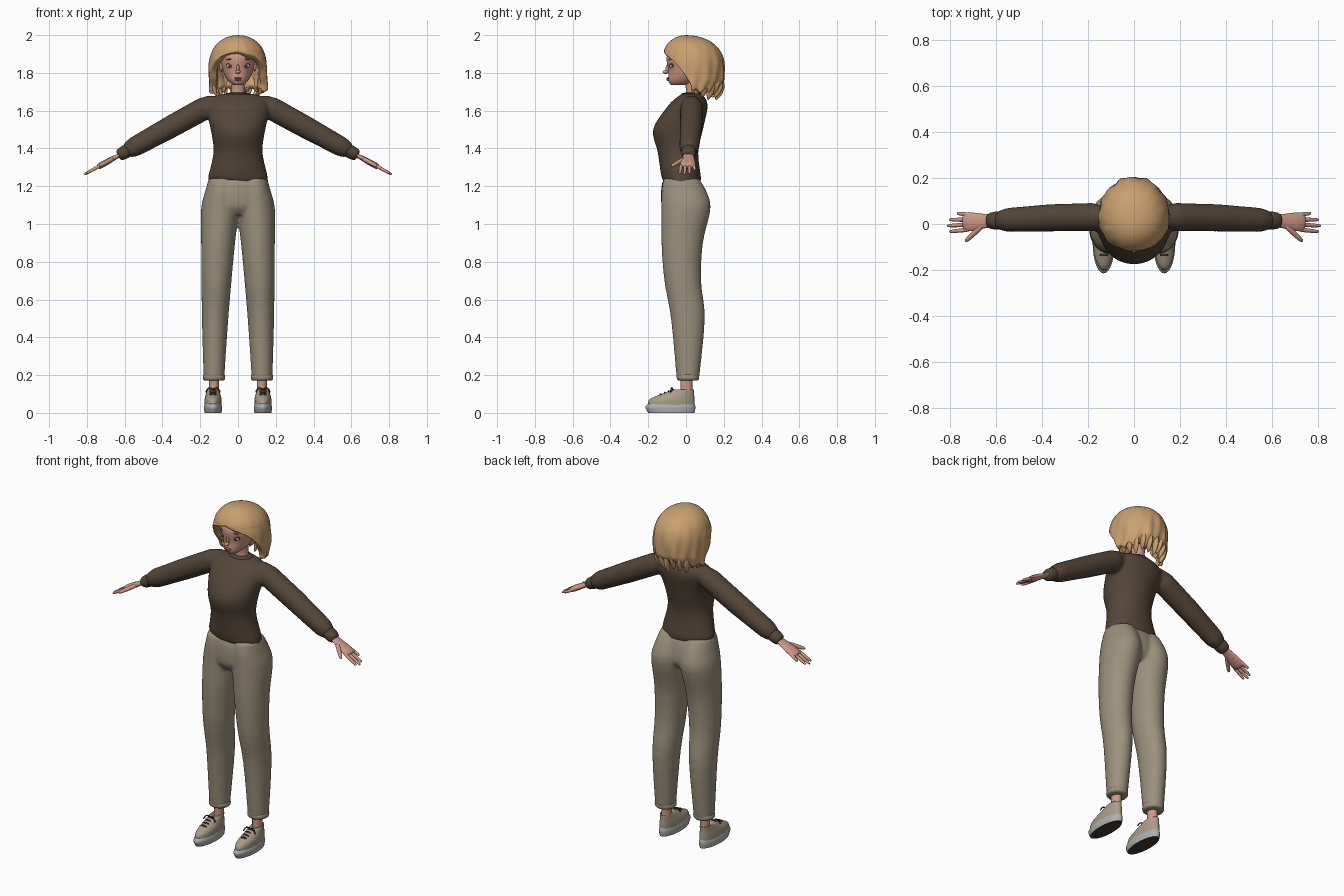
import bpy, bmesh, math
from mathutils import Vector

cube = bpy.data.objects.get("Cube")
if cube:
    bpy.data.objects.remove(cube, do_unlink=True)


def material(name, *rgb):
    m = bpy.data.materials.new(name)
    m.use_nodes = True
    m.diffuse_color = (*rgb, 1)
    m.node_tree.nodes["Principled BSDF"].inputs["Base Color"].default_value = (*rgb, 1)
    return m


HAIR = material("honey blonde", .58, .35, .16)
KNIT = material("dark brown knit", .09, .06, .04)
CLOTH = material("khaki cloth", .33, .28, .2)
SKIN = material("skin", .62, .32, .24)
SHOE = material("beige canvas", .4, .33, .24)
SOLE = material("grey rubber", .42, .43, .43)
DARK = material("dark brown", .05, .04, .03)
LIPS = material("rose lips", .45, .13, .13)
WHITE = material("eye white", .65, .6, .56)
BROW = material("brow brown", .22, .12, .06)
SIDES = {"left": 1, "right": -1}


def spline(points, steps):
    """Resample rows of numbers along a smooth curve through them."""
    rows = [Vector(p) for p in points]
    out = []
    for i in range(len(rows) - 1):
        before, a, b = rows[max(i - 1, 0)], rows[i], rows[i + 1]
        after = rows[min(i + 2, len(rows) - 1)]
        for k in range(steps):
            t = k / steps
            start, end = (b - before) / 2, (after - a) / 2
            ease = t * t * (3 - 2 * t)
            out.append(a.lerp(b, ease) + start * t * (1 - t) ** 2 - end * t * t * (1 - t))
    return out + [rows[-1]]


def bridge(bm, rings):
    """Skin consecutive closed rings of points and cap both ends."""
    loops = [[bm.verts.new(p) for p in ring] for ring in rings]
    n = len(loops[0])
    for a, b in zip(loops, loops[1:]):
        for i in range(n):
            j = (i + 1) % n
            bm.faces.new((a[i], a[j], b[j], b[i]))
    bm.faces.new(loops[0])
    bm.faces.new(loops[-1])


def angles(n):
    return [math.tau * i / n for i in range(n)]


def loft(bm, rings, x=0, bend=0, side=1, steps=4):
    """Upright form; each ring is height, half width, front y, back y."""
    out = []
    for z, width, front, back in spline(rings, steps):
        middle, depth, cx = (front + back) / 2, (back - front) / 2, x - bend * z * z
        out.append([(side * (cx + width * math.cos(a)), middle + depth * math.sin(a), z)
                    for a in angles(28)])
    bridge(bm, out)


def tube(bm, path, side=1, flat=1, n=12):
    """Limb along a path; each point is a position and a radius."""
    pts = [Vector((side * x, y, z)) for (x, y, z), r in path]
    out = []
    for i, p in enumerate(pts):
        t = (pts[min(i + 1, len(pts) - 1)] - pts[max(i - 1, 0)]).normalized()
        v = t.cross(Vector((0, 1, 0))).normalized()
        u = v.cross(t)
        r = path[i][1]
        out.append([p + r * (u * math.cos(a) + v * flat * math.sin(a)) for a in angles(n)])
    bridge(bm, out)


def on_arm(x, across=0):
    """Point on the straight, sloping axis of the arm."""
    return x, .03 - .05 * max(0, x - .3) + across, 1.71 - .55 * x


def arm(bm, profile, side, flat=1):
    tube(bm, [(on_arm(x), r) for x, r in profile], side, flat, 20)


def finger(bm, start, end, radius, side):
    path = []
    for along, thin in ((0, 1), (.5, .95), (.9, .8), (1, .4)):
        x, across = Vector(start).lerp(Vector(end), along)
        path.append((on_arm(x, across), radius * thin))
    tube(bm, path, side)


def finish(name, bm, mat, blend=False, subsurf=False, angle=180):
    bmesh.ops.recalc_face_normals(bm, faces=bm.faces[:])
    me = bpy.data.meshes.new(name)
    for f in bm.faces:
        f.smooth = True
    bm.to_mesh(me)
    bm.free()
    me.set_sharp_from_angle(angle=math.radians(angle))
    ob = bpy.data.objects.new(name, me)
    bpy.context.collection.objects.link(ob)
    me.materials.append(mat)
    if blend:
        m = ob.modifiers.new("blend", 'REMESH')
        m.mode, m.voxel_size, m.use_smooth_shade = 'VOXEL', .009, True
        ob.modifiers.new("relax", 'SMOOTH').iterations = 8
    if subsurf:
        ob.modifiers.new("round", 'SUBSURF').levels = 1
    return ob


def ball(name, loc, scale, mat, tilt=0):
    bpy.ops.mesh.primitive_uv_sphere_add(segments=20, ring_count=12, location=loc, rotation=(0, tilt, 0))
    ob = bpy.context.object
    ob.name, ob.scale = name, scale
    ob.data.materials.append(mat)
    ob.data.shade_smooth()


# Sweater: torso with a slanted hem, sleeves blended in
bm = bmesh.new()
loft(bm, [(1.21, .15, -.12, .07), (1.24, .16, -.13, .08), (1.38, .13, -.15, .065), (1.5, .145, -.175, .09),
          (1.62, .17, -.1, .115), (1.67, .14, -.05, .1), (1.69, .07, -.02, .08)])
for v in bm.verts:
    if v.co.z < 1.26:
        v.co.z += (.015 if v.co.y < -.05 else 0) - .08 * v.co.x
for side in SIDES.values():
    arm(bm, [(.12, .045), (.18, .062), (.36, .06), (.55, .053), (.59, .04)], side)
finish("sweater", bm, KNIT, blend=True)

# Cuffs and neckband
bm = bmesh.new()
for side in SIDES.values():
    arm(bm, [(.57, .03), (.58, .043), (.63, .037), (.635, .025)], side, flat=.9)
loft(bm, [(z, r, .03 - .8 * r, .03 + .8 * r) for z, r in ((1.67, .07), (1.69, .067), (1.695, .055))])
finish("cuffs_and_neckband", bm, KNIT, subsurf=True)

# Trousers: pelvis and two legs blended, with turned cuffs
bm = bmesh.new()
turnups = bmesh.new()
loft(bm, [(1.05, .09, -.1, .07), (1.1, .17, -.13, .1), (1.2, .165, -.13, .085), (1.26, .13, -.11, .055)])
for side in SIDES.values():
    loft(bm, [(.18, .055, -.05, .07), (.5, .07, -.08, .1), (.7, .08, -.115, .08), (.9, .09, -.13, .09),
              (1.08, .1, -.13, .13), (1.17, .085, -.13, .11), (1.24, .07, -.12, .07)], .128, .028, side)
    loft(turnups, [(z, r, .01 - r, .01 + r) for z, r in ((.17, .05), (.175, .06), (.2, .061), (.21, .05))],
         .127, side=side, steps=1)
finish("trousers", bm, CLOTH, blend=True)
finish("trouser_cuffs", turnups, CLOTH, subsurf=True)

# Hands: palm, four fanned fingers, thumb
bm = bmesh.new()
for side in SIDES.values():
    arm(bm, [(.6, .03), (.64, .028), (.7, .042), (.73, .042), (.745, .034)], side, flat=.4)
    for k in range(4):
        reach = .77 if k == 0 else .815 - .01 * abs(k - 2)
        finger(bm, (.71, .03 - .021 * k), (reach, .04 - .026 * k), .01, side)
    finger(bm, (.65, -.01), (.735, -.085), .013, side)
finish("hands", bm, SKIN, subsurf=True)

# Ankles
bm = bmesh.new()
for side in SIDES.values():
    loft(bm, [(z, .026, -.03, .034) for z in (.06, .22)], .127, side=side)
finish("ankles", bm, SKIN)

# Shoes: upper, sole with dark tread, laces with a bow
foot = .132
for label, side in SIDES.items():
    bm = bmesh.new()
    loft(bm, [(.03, .044, -.2, .045), (.07, .045, -.195, .045), (.1, .038, -.13, .043),
              (.125, .03, -.06, .042), (.115, .02, -.04, .03)], foot, side=side)
    finish(label + "_shoe_upper", bm, SHOE)
    bm = bmesh.new()
    loft(bm, [(0, .045, -.2, .045), (.03, .048, -.215, .05), (.05, .042, -.2, .045)], foot, side=side)
    sole = finish(label + "_shoe_sole", bm, SOLE, angle=40)
    sole.data.materials.append(DARK)
    for f in sole.data.polygons:
        f.material_index = int(f.normal.z < -.7)
    bm = bmesh.new()
    for k in range(4):
        y, z = -.135 + .022 * k, .102 + .008 * k
        tube(bm, [((foot + .02 * d, y, z - .008 * abs(d)), .005) for d in (-1, 0, 1)], side)
    for d in (-1, 1):
        tube(bm, [((foot + d * out, y - out / 3, z + rise), .004)
                  for out, rise in ((0, 0), (.02, .01), (.03, 0), (.04, -.02))], side)
    finish(label + "_shoe_laces", bm, DARK, subsurf=True)

# Head and neck
bm = bmesh.new()
loft(bm, [(1.735, .025, -.08, 0), (1.76, .054, -.095, .07), (1.81, .08, -.093, .12),
          (1.89, .09, -.103, .135), (1.96, .05, -.05, .08)])
finish("head", bm, SKIN, subsurf=True)
bm = bmesh.new()
loft(bm, [(1.66, .05, -.01, .08), (1.7, .037, 0, .07), (1.78, .036, -.01, .075)])
finish("neck", bm, SKIN)

# Facial features
ball("nose_bridge", (0, -.096, 1.822), (.008, .012, .024), SKIN)
ball("nose_tip", (0, -.108, 1.805), (.013, .016, .01), SKIN)
ball("upper_lip", (0, -.094, 1.772), (.021, .01, .005), LIPS)
ball("lower_lip", (0, -.094, 1.764), (.017, .01, .006), LIPS)
for label, side in SIDES.items():
    eye, level = side * .042, 1.837
    ball(label + "_eyelid", (eye, -.073, level + .004), (.022, .011, .012), DARK)
    ball(label + "_eye", (eye, -.076, level), (.019, .011, .012), WHITE)
    ball(label + "_iris", (eye, -.083, level), (.011, .006, .011), BROW)
    ball(label + "_pupil", (eye, -.087, level), (.006, .004, .006), DARK)
    ball(label + "_brow", (eye, -.085, level + .035), (.021, .008, .004), BROW, side * .15)
    ball(label + "_ear", (side * .088, .02, level), (.01, .02, .03), SKIN)

# Hair: domed wavy shell, parted around the face and tucked in at the nape
bm = bmesh.new()
columns, layers, rows = 72, 24, []
for layer in range(layers + 1):
    z = 2 - .3 * (layer / layers) ** 1.6
    dome = math.sqrt(1 - max(0, (z - 1.79) / .21) ** 3)
    tuck = max(0, 1.76 - z)
    gap = math.radians(95) * min(1, max(0, 1.905 - z) / .2) ** .4
    fall = min(1, (2 - z) * 4)
    row = []
    for i in range(columns + 1):
        a = gap + (math.tau - 2 * gap) * i / columns
        wave = dome * (1 + .02 * fall * (math.sin(9 * a + 22 * z) + math.sin(17 * a - 15 * z)))
        depth = .165 if math.cos(a) > 0 else .175 - .8 * tuck
        ragged = .2 * tuck * math.sin(15 * a)
        row.append(bm.verts.new((.155 * wave * math.sin(a), .03 * dome - depth * wave * math.cos(a), z + ragged)))
    rows.append(row)
for a, b in zip(rows, rows[1:]):
    for i in range(columns):
        bm.faces.new((a[i], b[i], b[i + 1], a[i + 1]))
bmesh.ops.remove_doubles(bm, verts=bm.verts[:], dist=.001)
hair = finish("hair", bm, HAIR)
thick = hair.modifiers.new("thickness", 'SOLIDIFY')
thick.thickness, thick.offset = .04, -1
hair.modifiers.new("round", 'SUBSURF').levels = 1

# Loose lock tips along the back and sides
bm = bmesh.new()
for k in range(11):
    a = math.radians(100 + 16 * k)
    drop = .012 * (k % 3)
    tube(bm, [((r * math.sin(a), .03 - 1.15 * r * math.cos(a), z - drop), w)
              for r, z, w in ((.13, 1.8, .02), (.135, 1.74, .025), (.12, 1.7, .015), (.11, 1.68, .003))], flat=.6)
finish("hair_locks", bm, HAIR, subsurf=True)
